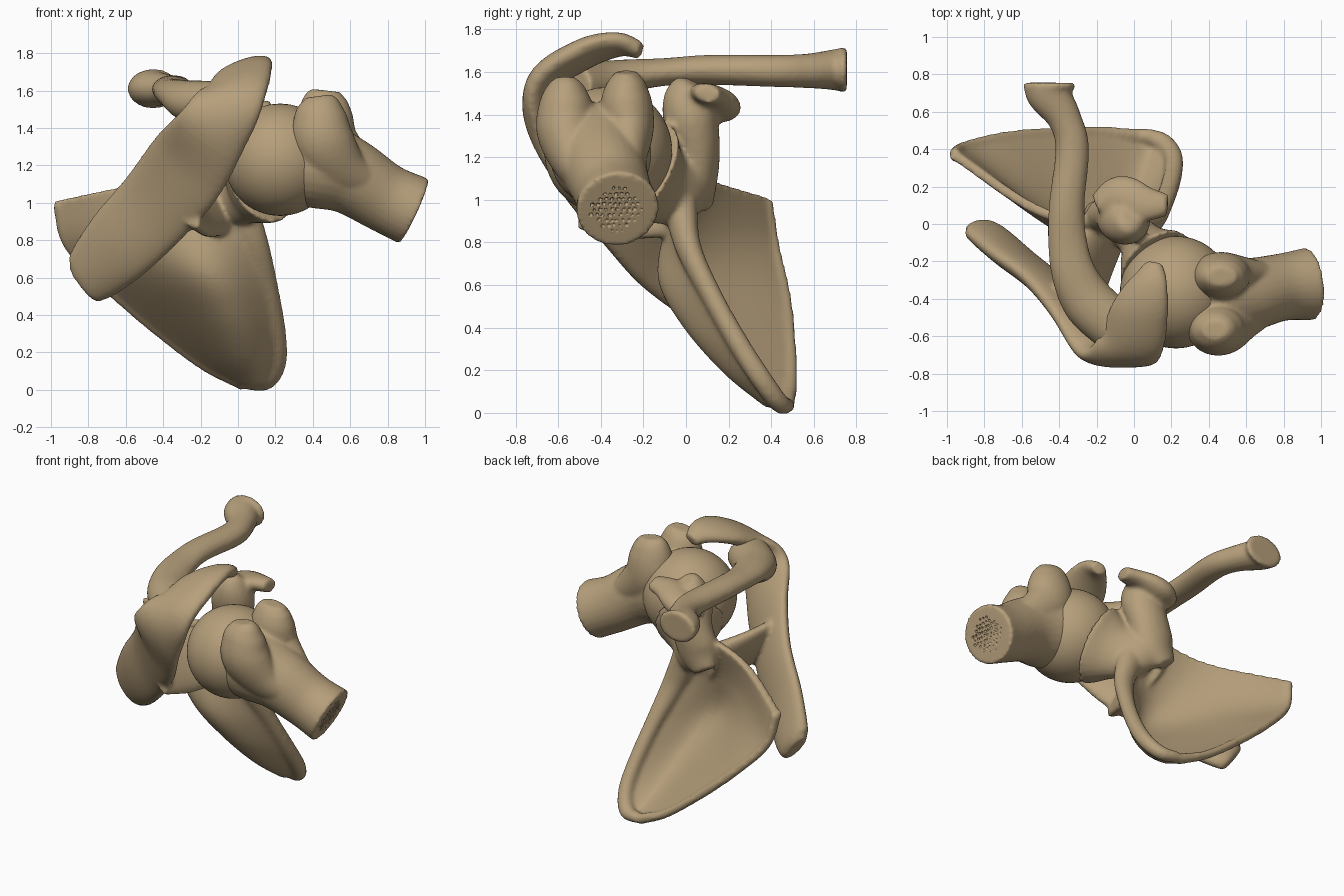
import bpy, bmesh, math, random
from mathutils import Vector

random.seed(4)
bone = bpy.data.materials.new("bone tan")
bone.diffuse_color = (0.47, 0.35, 0.20, 1)


def spline(pts, n):
    """Catmull-Rom through tuples of any length, n steps per span."""
    ext = [[2 * a - b for a, b in zip(pts[0], pts[1])]] + list(pts)
    ext.append([2 * a - b for a, b in zip(pts[-1], pts[-2])])
    out = []
    for i in range(1, len(ext) - 2):
        for k in range(n + (i == len(ext) - 3)):
            t = k / n
            out.append([0.5 * (2 * b + (c - a) * t + (2 * a - 5 * b + 4 * c - d) * t * t
                               + (3 * b - a - 3 * c + d) * t ** 3)
                        for a, b, c, d in zip(*ext[i - 1:i + 3])])
    return out


def skin(bm, rings):
    """Closed skin over a list of equally long point rings."""
    vs = [[bm.verts.new(p) for p in r] for r in rings]
    m = len(vs[0])
    for a, b in zip(vs, vs[1:]):
        for j in range(m):
            bm.faces.new((a[j], a[(j + 1) % m], b[(j + 1) % m], b[j]))
    bm.faces.new(vs[0][::-1])
    bm.faces.new(vs[-1])


def loft(bm, pts, wide, n=6, m=28):
    """Elliptic sweep; points are x,y,z,wide radius,thin radius (+ own wide direction)."""
    s = spline([tuple(p) + (tuple(wide) if len(p) == 5 else ()) for p in pts], n)
    rings = []
    for i, p in enumerate(s):
        t = (Vector(s[min(i + 1, len(s) - 1)][:3]) - Vector(s[max(i - 1, 0)][:3])).normalized()
        w = Vector(p[5:8])
        w = (w - t * w.dot(t)).normalized()
        u = t.cross(w)
        rings.append([Vector(p[:3]) + w * p[3] * math.cos(a) + u * p[4] * math.sin(a)
                      for a in (2 * math.pi * j / m for j in range(m))])
    skin(bm, rings)


def finish(name, bm, voxel=0.014, smooth=6):
    bmesh.ops.recalc_face_normals(bm, faces=bm.faces)
    me = bpy.data.meshes.new(name)
    bm.to_mesh(me)
    bm.free()
    me.materials.append(bone)
    me.polygons.foreach_set("use_smooth", [True] * len(me.polygons))
    ob = bpy.data.objects.new(name, me)
    bpy.context.collection.objects.link(ob)
    if voxel:
        r = ob.modifiers.new("fuse", 'REMESH')
        r.mode, r.voxel_size, r.use_smooth_shade = 'VOXEL', voxel, True
        f = ob.modifiers.new("soften", 'SMOOTH')
        f.factor, f.iterations = 0.5, smooth
    return ob


# --- shoulder blade: curved plate, rows of lateral / middle / medial points
bm = bmesh.new()
rows = [(-0.08, 0.00, 1.22, -0.50, 0.07, 1.11, -0.97, 0.37, 1.01),
        (0.05, -0.04, 0.92, -0.36, -0.04, 0.85, -0.92, 0.41, 0.78),
        (0.14, 0.06, 0.65, -0.22, -0.09, 0.62, -0.71, 0.46, 0.56),
        (0.20, 0.19, 0.42, -0.09, 0.02, 0.40, -0.47, 0.49, 0.34),
        (0.22, 0.32, 0.20, 0.01, 0.21, 0.18, -0.20, 0.50, 0.13),
        (0.17, 0.42, 0.04, 0.08, 0.40, 0.025, 0.00, 0.48, 0.02)]
rings = []
for r in spline(rows, 8):
    c = [Vector(p) for p in spline([r[0:3], r[3:6], r[6:9]], 12)]
    front, back = [], []
    for i, p in enumerate(c):
        d = c[min(i + 1, len(c) - 1)] - c[max(i - 1, 0)]
        nrm = Vector((-d.y, d.x, 0)).normalized() * 0.026
        front.append(p + nrm)
        back.append(p - nrm)
    rings.append(front + back[::-1])
skin(bm, rings)
# thick lateral border, and thin medial rim
loft(bm, [(0.0, -0.03, 1.0, .10, .08), (0.09, 0.01, 0.78, .075, .06), (0.16, 0.12, 0.55, .055, .05),
          (0.205, 0.25, 0.32, .05, .05), (0.21, 0.36, 0.15, .05, .05), (0.15, 0.44, 0.045, .05, .045),
          (0.04, 0.475, 0.035, .04, .035)], (1, 0.3, 0))
loft(bm, [(-0.96, 0.37, 0.99, .04, .03), (-0.91, 0.41, 0.78, .032, .028), (-0.71, 0.46, 0.56, .032, .028),
          (-0.46, 0.485, 0.34, .032, .028), (-0.19, 0.49, 0.135, .032, .028), (0.03, 0.47, 0.03, .04, .035)],
     (0, 1, 0))
# neck and socket cup facing the ball
loft(bm, [(-0.14, 0.07, 1.0, .06, .05), (-0.06, 0.01, 1.03, .15, .10), (0.03, -0.09, 1.06, .18, .12),
          (0.085, -0.165, 1.10, .235, .18), (0.12, -0.21, 1.13, .27, .225)], (-0.28, 0.42, 0.87), 4)
# hooked process above the socket
loft(bm, [(-.20, .08, .98, .08, .05), (-.13, .05, 1.1, .14, .10), (-.08, .05, 1.25, .14, .11),
          (-.05, .02, 1.4, .14, .13), (-.03, .03, 1.5, .10, .12), (-.02, .05, 1.54, .05, .06)], (1, 0, 0))
loft(bm, [(-.20, .10, 1.42, .06, .05), (-.08, .15, 1.44, .11, .07), (.05, .11, 1.49, .10, .055),
          (.18, .10, 1.50, .06, .045)], (0, 1, -0.2))
# ridge running up into the roof over the joint
loft(bm, [(-.84, -.02, .57, .11, .05, .6, 0, -.8), (-.79, -.05, .61, .16, .065, .6, 0, -.8),
          (-.64, -.18, .77, .21, .07, .55, -.1, -.85), (-.45, -.33, .97, .23, .07, .6, -.2, -.8),
          (-.28, -.51, 1.18, .24, .07, .65, -.15, -.75), (-.14, -.685, 1.38, .20, .07, .8, 0, -.5),
          (-.03, -.665, 1.56, .18, .07, 1, -.1, .1), (.03, -.48, 1.685, .16, .065, 1, 0, .25),
          (.08, -.32, 1.73, .11, .05, 1, 0, .3), (.11, -.21, 1.70, .05, .04, 1, 0, .3)], None)
# web tying the ridge to the neck and the plate below it
loft(bm, [(-.32, -.44, 1.04, .22, .06), (-.25, -.24, 1.0, .22, .07), (-.15, -.03, .98, .18, .08)],
     (.5, -.2, -.8))
finish("shoulder_blade", bm, smooth=8)

# --- collar bone
bm = bmesh.new()
loft(bm, [(-.455, .755, 1.61, .145, .11), (-.45, .69, 1.61, .12, .095), (-.37, .56, 1.605, .09, .08),
          (-.33, .40, 1.605, .09, .075), (-.36, .10, 1.61, .095, .07), (-.355, -.10, 1.60, .105, .065),
          (-.32, -.27, 1.58, .12, .08), (-.24, -.42, 1.54, .14, .115), (-.10, -.55, 1.53, .14, .12)],
     (1, .5, 0))
finish("collar_bone", bm, smooth=4)

# --- upper arm bone: shaft stub with two knobs and the groove between them
bm = bmesh.new()
loft(bm, [(.27, -.38, 1.26, .22, .22), (.42, -.40, 1.21, .24, .24), (.60, -.38, 1.14, .205, .20),
          (.78, -.34, 1.03, .185, .18), (.94, -.32, .955, .19, .195)], (0, 0, 1))
loft(bm, [(.43, -.565, 1.57, .07, .05), (.435, -.565, 1.53, .11, .09), (.44, -.565, 1.45, .145, .125),
          (.46, -.56, 1.32, .165, .14), (.56, -.51, 1.17, .14, .11), (.74, -.44, 1.06, .08, .06)], (1, 0, 0))
loft(bm, [(.47, -.28, 1.60, .08, .05), (.465, -.28, 1.55, .12, .09), (.465, -.28, 1.46, .15, .12),
          (.48, -.27, 1.34, .16, .12), (.60, -.27, 1.22, .12, .09), (.76, -.27, 1.09, .07, .05)], (1, 0, 0))
arm = finish("upper_arm_bone", bm, 0.013, 4)

# pits in the cut end, from a jittered grid of small balls
bm = bmesh.new()
axis = Vector((.92, .09, -.39)).normalized()
side = axis.cross(Vector((0, 0, 1))).normalized()
up = side.cross(axis)
for i in range(-4, 5):
    for j in range(-4, 5):
        if i * i + j * j <= 17:
            ball = bmesh.ops.create_icosphere(bm, subdivisions=1, radius=random.uniform(.006, .010))
            p = Vector((.94, -.32, .955)) + side * ((i + j % 2 * .5) * .027 + random.uniform(-.004, .004)) \
                + up * (j * .027 + random.uniform(-.003, .003))
            bmesh.ops.translate(bm, verts=ball["verts"], vec=p)
cutter = finish("pit_cutter", bm, 0)
cutter.hide_render = True
cutter.display_type = 'WIRE'
b = arm.modifiers.new("pits", 'BOOLEAN')
b.operation, b.object, b.solver = 'DIFFERENCE', cutter, 'EXACT'

# --- ball of the joint
bm = bmesh.new()
bmesh.ops.create_uvsphere(bm, u_segments=64, v_segments=32, radius=0.3)
bmesh.ops.translate(bm, verts=bm.verts, vec=(.225, -.365, 1.23))
finish("arm_bone_ball", bm, 0)
